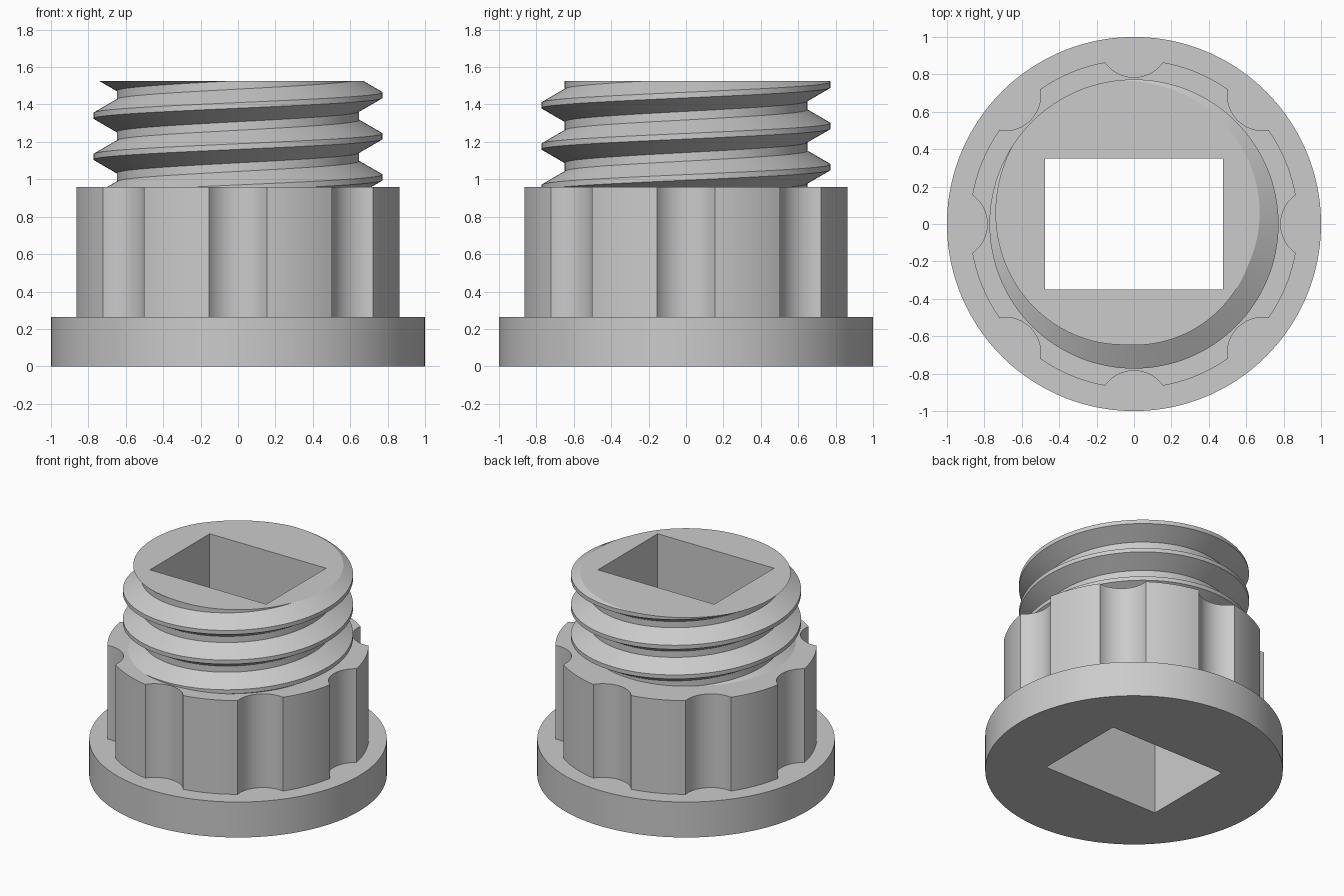
import bpy, bmesh
from math import sin, cos, tan, pi, radians, atan2, sqrt
from mathutils import Vector

if "Cube" in bpy.data.objects:
    bpy.data.objects.remove(bpy.data.objects["Cube"])

# Key heights and sizes
FLANGE_TOP, COLLAR_TOP, TOP = 0.263, 0.958, 1.525
COLLAR_R, SCALLOPS = 0.878, 8
CREST_R, ROOT_R, PITCH, CREST_Z = 0.773, 0.648, 0.22, 1.45
CREST_HALF = 0.015
STEPS = 128

GREY = (0.6, 0.6, 0.6, 1)
mat = bpy.data.materials.new("plain grey")
mat.use_nodes = True
mat.diffuse_color = GREY
mat.node_tree.nodes["Principled BSDF"].inputs["Base Color"].default_value = GREY


def circle(radius, n):
    return [(radius * cos(2 * pi * i / n), radius * sin(2 * pi * i / n)) for i in range(n)]


def wall(bm, loop, z0, z1):
    """Vertical wall on a closed outline; counter-clockwise faces outward."""
    low = [bm.verts.new((x, y, z0)) for x, y in loop]
    high = [bm.verts.new((x, y, z1)) for x, y in loop]
    for i in range(len(loop)):
        j = (i + 1) % len(loop)
        bm.faces.new((low[i], low[j], high[j], high[i]))


def fill(bm, loops, z, up=1):
    """Flat face at height z bounded by nested outlines."""
    edges = []
    for loop in loops:
        vs = [bm.verts.new((x, y, z)) for x, y in loop]
        edges += [bm.edges.new((vs[i - 1], vs[i])) for i in range(len(vs))]
    made = bmesh.ops.triangle_fill(bm, edges=edges, use_beauty=True, normal=(0, 0, up))
    for f in made["geom"]:
        if isinstance(f, bmesh.types.BMFace):
            f.normal_update()
            if f.normal.z * up < 0:
                f.normal_flip()


def finish(name, bm):
    bmesh.ops.remove_doubles(bm, verts=bm.verts, dist=1e-5)
    mesh = bpy.data.meshes.new(name)
    bm.to_mesh(mesh)
    bm.free()
    mesh.materials.append(mat)
    mesh.shade_smooth()
    mesh.set_sharp_from_angle(angle=radians(20))
    obj = bpy.data.objects.new(name, mesh)
    bpy.context.collection.objects.link(obj)


def collar_outline():
    """Round outline with evenly spaced concave finger grooves."""
    half, depth = 0.155, 0.08
    groove_r = (half ** 2 + depth ** 2) / (2 * depth)
    chord = sqrt(COLLAR_R ** 2 - half ** 2)
    centre = chord - depth + groove_r
    a0 = atan2(half, chord)
    sweep = atan2(half, centre - chord)
    pts = []
    for k in range(SCALLOPS):
        turn = 2 * pi * k / SCALLOPS
        for i in range(16):
            b = sweep * (1 - i / 8)
            x, y = centre - groove_r * cos(b), -groove_r * sin(b)
            pts.append((x * cos(turn) - y * sin(turn), x * sin(turn) + y * cos(turn)))
        span = 2 * pi / SCALLOPS - 2 * a0
        for i in range(11):
            a = turn + a0 + span * i / 10
            pts.append((COLLAR_R * cos(a), COLLAR_R * sin(a)))
    # Drop repeated points where grooves and arcs meet
    return [p for i, p in enumerate(pts) if (Vector(p) - Vector(pts[i - 1])).length > 1e-4]


def cut_outline(bm, z):
    """Outline where the thread crosses height z, ordered by angle."""
    pts = sorted(((v.co.x, v.co.y) for v in bm.verts if abs(v.co.z - z) < 1e-5),
                 key=lambda p: atan2(p[1], p[0]))
    return [p for i, p in enumerate(pts) if (Vector(p) - Vector(pts[i - 1])).length > 1e-4]


bore = [(0.477, 0.35), (-0.477, 0.35), (-0.477, -0.35), (0.477, -0.35)]
rim = circle(1.0, 160)
collar = collar_outline()

# Threaded neck: right-handed helical strip trimmed flat at both ends
bm = bmesh.new()
flank = (CREST_R - ROOT_R) * tan(radians(30))
section = [(CREST_R, -CREST_HALF), (CREST_R, CREST_HALF),
           (ROOT_R, CREST_HALF + flank), (ROOT_R, PITCH - CREST_HALF - flank)]
columns = []
for k in range(6 * STEPS + 1):
    a = 2 * pi * k / STEPS
    z = CREST_Z - 4 * PITCH + PITCH * k / STEPS
    columns.append([bm.verts.new((r * cos(a), r * sin(a), z + dz)) for r, dz in section])
for k in range(6 * STEPS):
    here, nxt = list(columns[k]), list(columns[k + 1])
    if k + 1 + STEPS < len(columns):
        here.append(columns[k + STEPS][0])
        nxt.append(columns[k + 1 + STEPS][0])
    for i in range(len(here) - 1):
        bm.faces.new((here[i], nxt[i], nxt[i + 1], here[i + 1]))
for z, side in ((TOP, 1), (COLLAR_TOP, -1)):
    bmesh.ops.bisect_plane(bm, geom=bm.verts[:] + bm.edges[:] + bm.faces[:], dist=1e-6,
                           plane_co=(0, 0, z), plane_no=(0, 0, side), clear_outer=True)
neck_base = cut_outline(bm, COLLAR_TOP)
fill(bm, [cut_outline(bm, TOP), bore], TOP)
finish("threaded_neck", bm)

# Grooved collar
bm = bmesh.new()
wall(bm, collar, FLANGE_TOP, COLLAR_TOP)
fill(bm, [collar, neck_base], COLLAR_TOP)
finish("grooved_collar", bm)

# Base flange
bm = bmesh.new()
wall(bm, rim, 0, FLANGE_TOP)
fill(bm, [rim, collar], FLANGE_TOP)
fill(bm, [rim, bore], 0, -1)
finish("base_flange", bm)

# Rectangular bore, facing inward
bm = bmesh.new()
wall(bm, bore[::-1], 0, TOP)
finish("rectangular_bore", bm)
